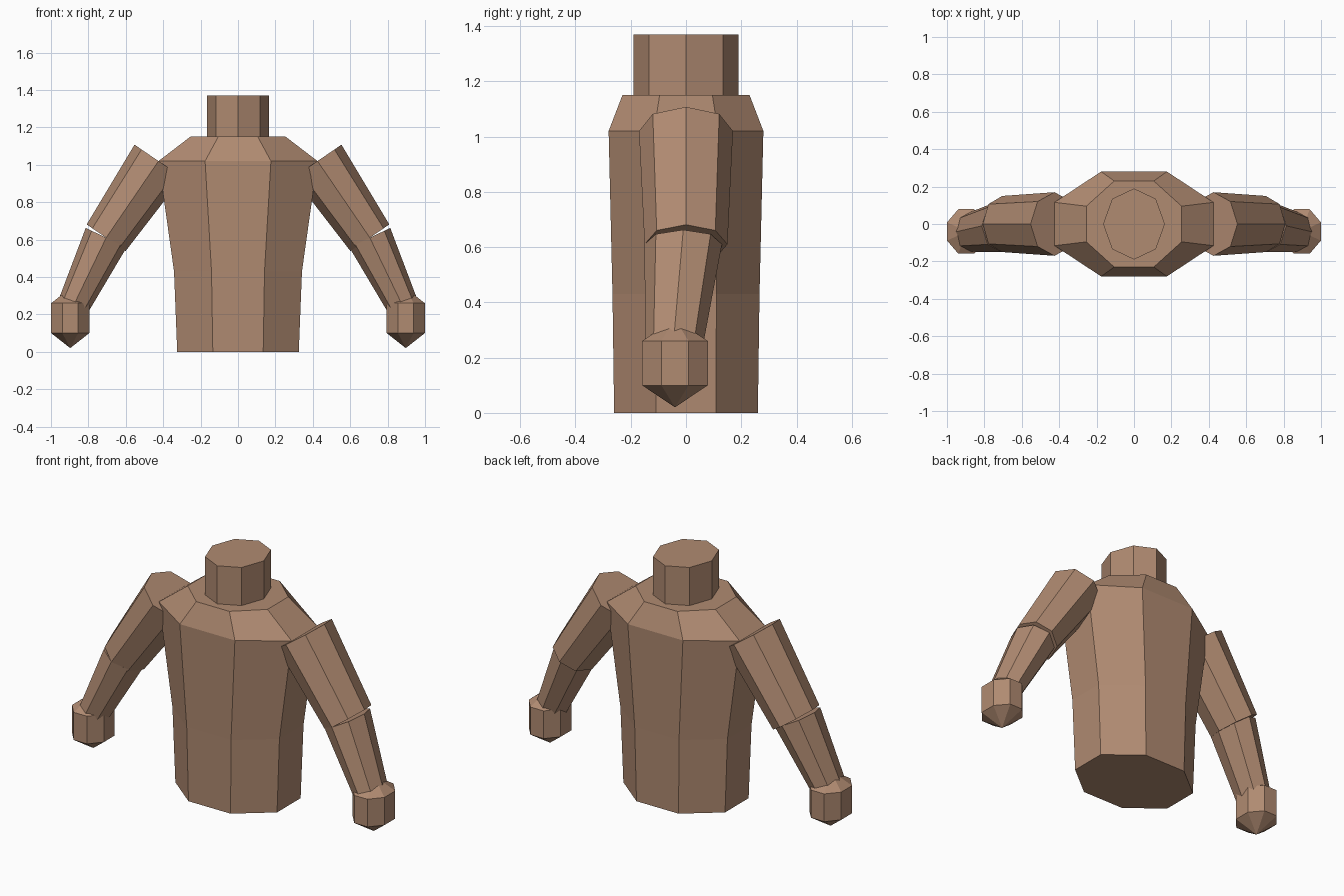
import bpy
import bmesh
from math import pi, cos, sin, atan2
from mathutils import Vector

cube = bpy.data.objects.get("Cube")
if cube:
    bpy.data.objects.remove(cube, do_unlink=True)

SIDES = 8
FLAT = 1 / cos(pi / SIDES)  # corner radius for a unit flat-to-flat half width

skin = bpy.data.materials.new("brown skin")
skin.use_nodes = True
color = (0.434, 0.256, 0.166, 1)
skin.diffuse_color = color
skin.node_tree.nodes["Principled BSDF"].inputs["Base Color"].default_value = color


def finish(name, bm):
    """Turn a bmesh into a flat-shaded skin-coloured object."""
    bmesh.ops.recalc_face_normals(bm, faces=bm.faces)
    mesh = bpy.data.meshes.new(name)
    bm.to_mesh(mesh)
    bm.free()
    mesh.materials.append(skin)
    obj = bpy.data.objects.new(name, mesh)
    bpy.context.collection.objects.link(obj)


def loft(name, rings, tilt=0, turn=0, tips=()):
    """Bridge octagons (centre, half width, half depth); cap or point the ends."""
    bm = bmesh.new()
    across = Vector((cos(tilt), 0, sin(tilt)))
    depth = Vector((0, 1, 0))
    loops = []
    for centre, rx, ry in rings:
        angles = [turn + 2 * pi * i / SIDES for i in range(SIDES)]
        loops.append([bm.verts.new(Vector(centre) + across * rx * cos(a)
                                   + depth * ry * sin(a)) for a in angles])
    for low, high in zip(loops, loops[1:]):
        for i in range(SIDES):
            j = (i + 1) % SIDES
            bm.faces.new((low[i], low[j], high[j], high[i]))
    if tips:
        for tip, loop in zip(tips, (loops[0], loops[-1])):
            point = bm.verts.new(tip)
            for i in range(SIDES):
                bm.faces.new((loop[i], loop[(i + 1) % SIDES], point))
    else:
        bm.faces.new(loops[0])
        bm.faces.new(loops[-1])
    finish(name, bm)


# Torso: flat sides face front, back, left and right
torso = [(0, 0.325, 0.26), (0.43, 0.342, 0.266), (1.02, 0.425, 0.28), (1.15, 0.255, 0.23)]
loft("torso", [((0, 0, z), x * FLAT, y * FLAT) for z, x, y in torso], turn=pi / SIDES)

# Neck: corners face front and sides
loft("neck", [((0, 0, z), 0.165, 0.19) for z in (1.1, 1.37)])

# Arms
for side, s in (("left", 1), ("right", -1)):
    shoulder = (s * 0.425, 0, 1.02)
    elbow = (s * 0.705, 0, 0.61)
    forearm_top = (s * 0.705, -0.01, 0.61)
    wrist = (s * 0.875, -0.042, 0.257)
    loft(side + "_upper_arm", [(shoulder, 0.155, 0.17), (elbow, 0.126, 0.15)],
         tilt=s * atan2(0.28, 0.41))
    loft(side + "_forearm", [(forearm_top, 0.121, 0.14), (wrist, 0.087, 0.106)],
         tilt=s * atan2(0.17, 0.353))

    # Hand: eight-sided barrel with pointed ends
    hx, hy = s * 0.897, -0.04
    loft(side + "_hand",
         [((hx, hy, z), 0.102 * FLAT, 0.119 * FLAT) for z in (0.1, 0.26)],
         turn=pi / SIDES, tips=((hx, hy, 0.02), (hx, hy, 0.34)))
